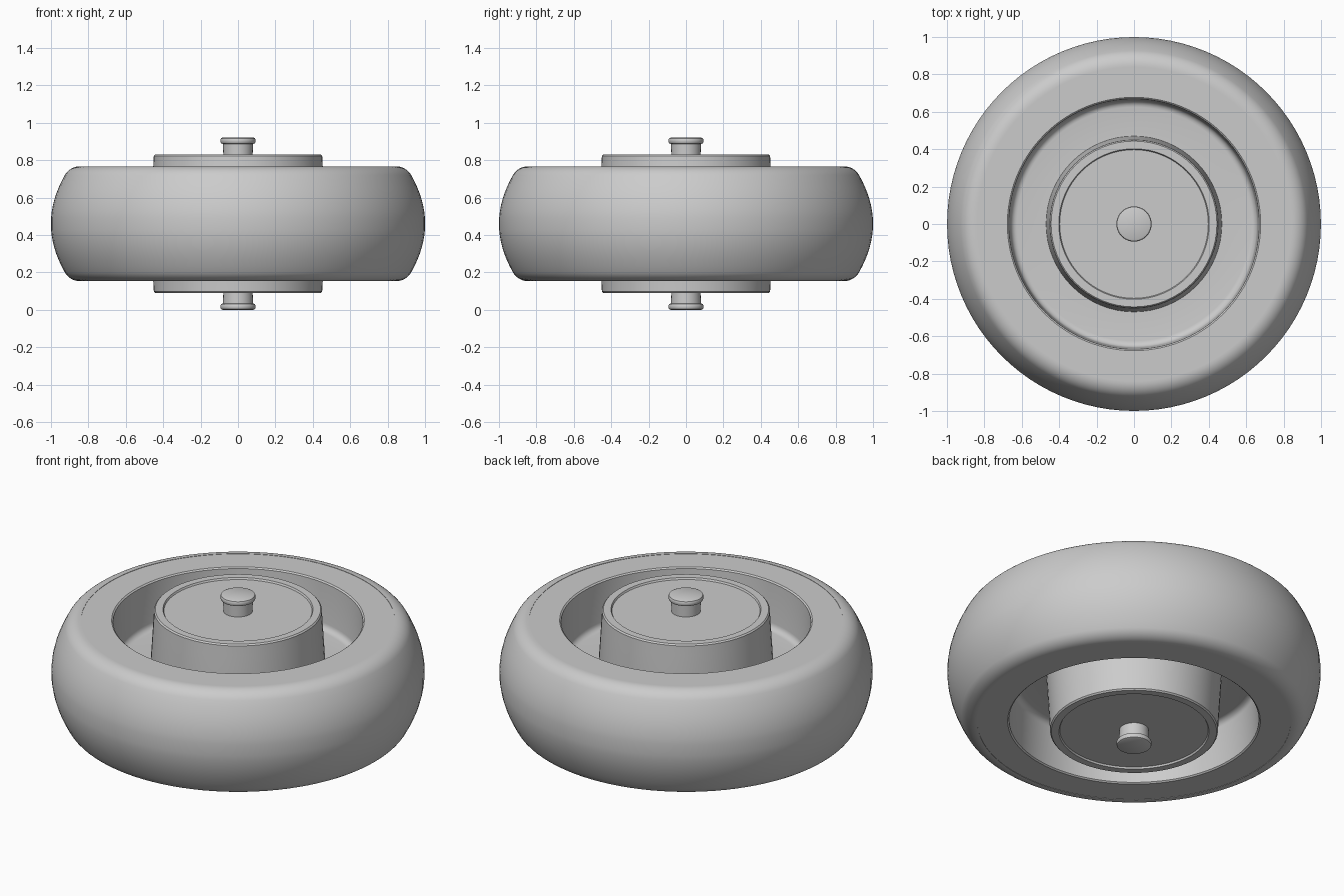
import bpy, bmesh, math
from mathutils import Matrix

cube = bpy.data.objects.get("Cube")
if cube:
    bpy.data.objects.remove(cube, do_unlink=True)

MID = 0.46       # height of the wheel's mid plane
HALF = 0.307     # half the tyre width

grey = bpy.data.materials.new("plain_grey")
grey.use_nodes = True
colour = (0.6, 0.6, 0.6, 1)
grey.diffuse_color = colour
grey.node_tree.nodes["Principled BSDF"].inputs["Base Color"].default_value = colour


def lathe(name, half, steps, closed=False):
    """Mirror an upper (radius, height) profile about the mid plane and spin it."""
    lower = [(r, -h) for r, h in reversed(half) if h > 0]
    points = half + lower
    bm = bmesh.new()
    verts = [bm.verts.new((r, 0, h)) for r, h in points]
    edges = [bm.edges.new(pair) for pair in zip(verts, verts[1:])]
    if closed:
        edges.append(bm.edges.new((verts[-1], verts[0])))
    bmesh.ops.spin(bm, geom=verts + edges, cent=(0, 0, 0), axis=(0, 0, 1),
                   angle=math.tau, steps=steps, use_merge=True)
    bmesh.ops.remove_doubles(bm, verts=bm.verts, dist=0.0001)
    bmesh.ops.recalc_face_normals(bm, faces=bm.faces)
    bm.transform(Matrix.Translation((0, 0, MID)))
    mesh = bpy.data.meshes.new(name)
    bm.to_mesh(mesh)
    bm.free()
    mesh.materials.append(grey)
    obj = bpy.data.objects.new(name, mesh)
    bpy.context.collection.objects.link(obj)
    bpy.ops.object.select_all(action='DESELECT')
    obj.select_set(True)
    bpy.context.view_layer.objects.active = obj
    bpy.ops.object.shade_smooth_by_angle(angle=math.radians(30))
    return obj


def arc(cr, ch, radius, start, end, count):
    """Points of a circular arc, angles in degrees."""
    out = []
    for i in range(count + 1):
        a = math.radians(start + (end - start) * i / count)
        out.append((cr + radius * math.cos(a), ch + radius * math.sin(a)))
    return out


# Tyre: crowned tread, rounded shoulder, flat inner edge
shoulder = arc(0.844, HALF - 0.094, 0.094, 30, 90, 8)
crown = [(1 - 1.11 * h * h, h) for h in (i * 0.26 / 8 for i in range(9))]
tyre = crown[::-1]
upper = [(0.84, 0.0), (0.84, HALF)] + shoulder[::-1] + tyre[1:-1]
lathe("tyre", upper[1:], 96, closed=True)

# Rim body: flat side face, drafted recess wall, fillet, thin web
fillet = arc(0.625, 0.07, 0.035, 0, -90, 5)
rim = [(0.46, 0.035)] + fillet[::-1]
rim += [(0.669, HALF - 0.009), (0.677, HALF - 0.002), (0.85, HALF - 0.002)]
lathe("rim", rim, 96, closed=True)

# Hub: tapered boss with a bevelled lip round a shallow sunk cover
hub = [(0, 0.36), (0.397, 0.36), (0.402, 0.37), (0.443, 0.37),
       (0.45, 0.362), (0.453, HALF), (0.47, 0.03)]
lathe("hub", hub, 64)

# Axle: pin with a rounded button head at each end
axle = [(0, 0.46), (0.083, 0.46), (0.091, 0.456), (0.094, 0.448),
        (0.094, 0.437), (0.09, 0.43), (0.08, 0.426), (0.078, 0.35)]
lathe("axle", axle, 48)
